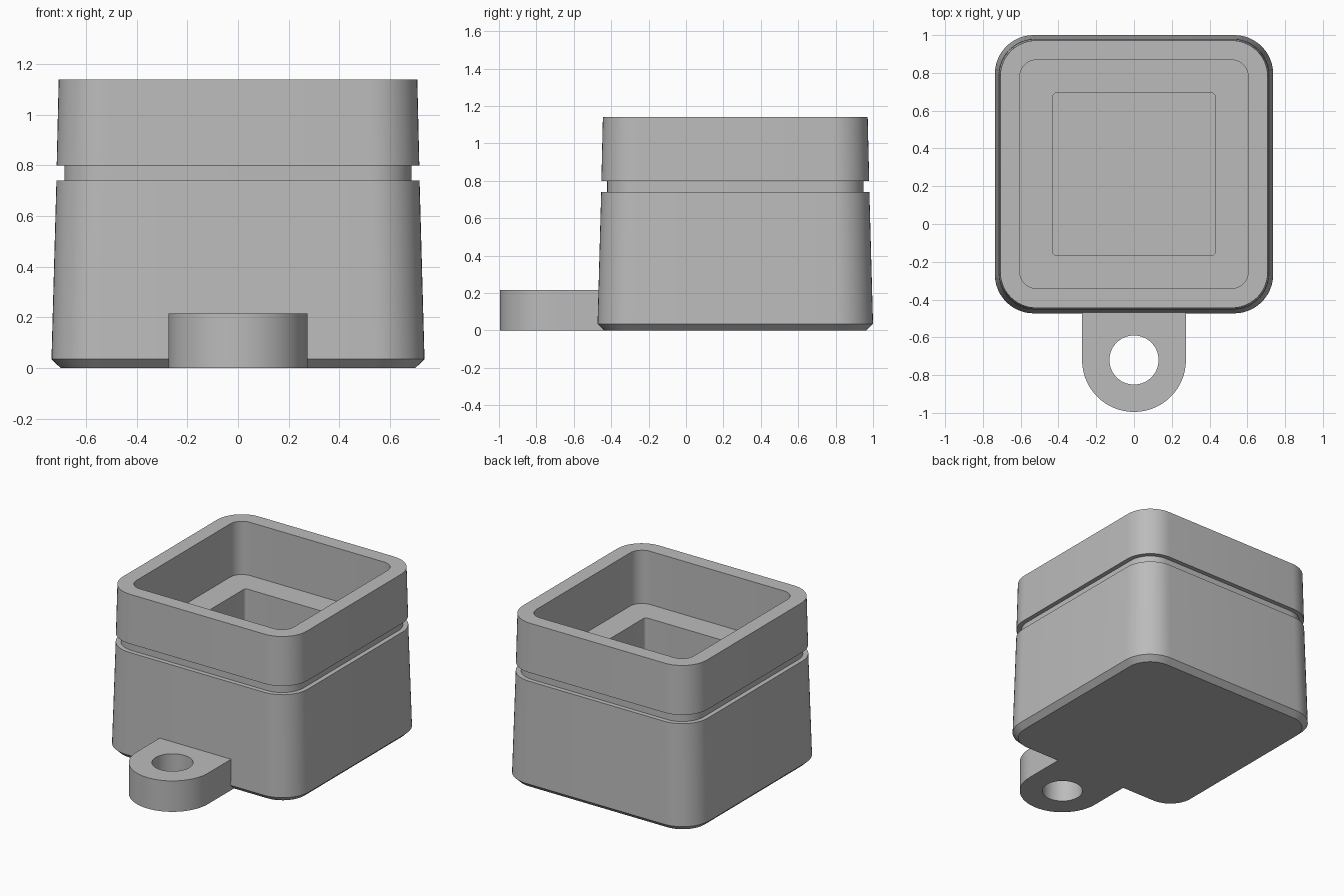
import bpy, bmesh, math

cube = bpy.data.objects.get("Cube")
if cube:
    bpy.data.objects.remove(cube, do_unlink=True)

mat = bpy.data.materials.new("plain_grey")
mat.use_nodes = True
GREY = (0.5, 0.5, 0.5, 1)
mat.diffuse_color = GREY
mat.node_tree.nodes["Principled BSDF"].inputs["Base Color"].default_value = GREY


def rounded_square(half, radius, steps=12):
    """Outline of a square with rounded corners."""
    points = []
    for corner in range(4):
        mid = math.pi / 4 + corner * math.pi / 2
        cx = math.copysign(half - radius, math.cos(mid))
        cy = math.copysign(half - radius, math.sin(mid))
        for i in range(steps + 1):
            a = (corner + i / steps) * math.pi / 2
            points.append((cx + radius * math.cos(a), cy + radius * math.sin(a)))
    return points


def loft(name, sections, y, closed=False):
    """Skin a series of (outline, height) rings; cap the ends or close the loop."""
    bm = bmesh.new()
    rings = [[bm.verts.new((px, py, z)) for px, py in outline]
             for outline, z in sections]
    pairs = list(zip(rings, rings[1:]))
    if closed:
        pairs.append((rings[-1], rings[0]))
    else:
        bm.faces.new(rings[0])
        bm.faces.new(rings[-1])
    for low, high in pairs:
        for i in range(len(low)):
            j = (i + 1) % len(low)
            bm.faces.new((low[i], low[j], high[j], high[i]))
    bmesh.ops.recalc_face_normals(bm, faces=bm.faces)
    mesh = bpy.data.meshes.new(name)
    bm.to_mesh(mesh)
    bm.free()
    mesh.materials.append(mat)
    obj = bpy.data.objects.new(name, mesh)
    obj.location.y = y
    bpy.context.collection.objects.link(obj)
    bpy.ops.object.select_all(action='DESELECT')
    obj.select_set(True)
    bpy.context.view_layer.objects.active = obj
    bpy.ops.object.shade_smooth_by_angle(angle=math.radians(25))
    return obj


# Tapered box: (half width, corner radius, height), outside up then down the stepped recess
profile = [
    (0.70, 0.17, 0), (0.7365, 0.205, 0.035), (0.717, 0.195, 0.74),
    (0.685, 0.165, 0.74), (0.685, 0.165, 0.80), (0.716, 0.195, 0.80),
    (0.708, 0.19, 1.14), (0.605, 0.09, 1.14), (0.605, 0.09, 0.77),
    (0.43, 0.02, 0.77), (0.43, 0.02, 0.12),
]
loft("stepped_box", [(rounded_square(h, r), z) for h, r, z in profile], 0.2635)

# Mounting lug: round front, square back meeting the box, round hole
RADIUS, BACK, HOLE, HEIGHT = 0.275, 0.284, 0.13, 0.215
outer, hole = [], []
for i in range(64):
    a = i * math.pi / 32
    c, s = math.cos(a), math.sin(a)
    hole.append((HOLE * c, HOLE * s))
    if s <= 0:
        outer.append((RADIUS * c, RADIUS * s))
    else:
        k = max(abs(c), s)
        outer.append((RADIUS * c / k, BACK * s / k))
loft("mounting_lug", [(outer, 0), (outer, HEIGHT), (hole, HEIGHT), (hole, 0)],
     -0.72, closed=True)
